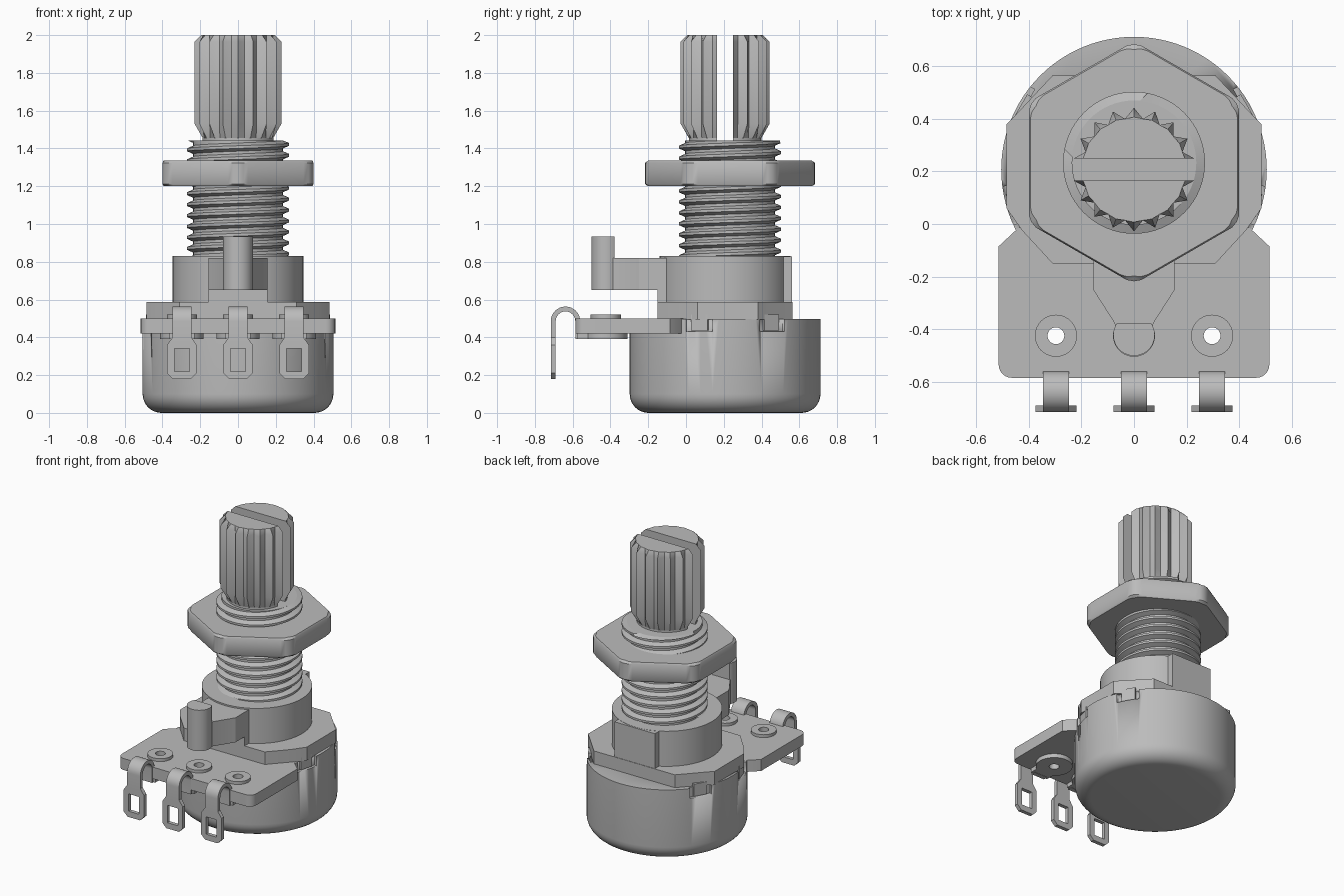
import bpy, bmesh
from math import sin, cos, pi, radians
from mathutils import Matrix, Vector

cube = bpy.data.objects.get("Cube")
if cube:
    bpy.data.objects.remove(cube)

metal = bpy.data.materials.new("plain_grey")
metal.use_nodes = True
grey = (0.5, 0.5, 0.5, 1)
metal.diffuse_color = grey
metal.node_tree.nodes["Principled BSDF"].inputs["Base Color"].default_value = grey

BODY_Y, BUSH_Y = 0.207, 0.233
UPRIGHT = Matrix.Rotation(pi / 2, 4, 'X')                      # outline in x, z
SIDEWAYS = Matrix(((0, 0, 1, 0), (1, 0, 0, 0), (0, 1, 0, 0), (0, 0, 0, 1)))  # outline in y, z


def finish(name, bm, loc=(0, 0, 0)):
    bmesh.ops.remove_doubles(bm, verts=bm.verts, dist=1e-5)
    bmesh.ops.recalc_face_normals(bm, faces=bm.faces)
    mesh = bpy.data.meshes.new(name)
    bm.to_mesh(mesh)
    bm.free()
    ob = bpy.data.objects.new(name, mesh)
    ob.location = loc
    mesh.materials.append(metal)
    bpy.context.collection.objects.link(ob)
    bpy.ops.object.select_all(action='DESELECT')
    ob.select_set(True)
    bpy.context.view_layer.objects.active = ob
    bpy.ops.object.shade_smooth_by_angle(angle=radians(30))
    return ob


def slab(name, loops, low, high, turn=Matrix(), loc=(0, 0, 0)):
    """Extrude an outline; further loops inside it become holes."""
    curve = bpy.data.curves.new(name, 'CURVE')
    curve.dimensions, curve.fill_mode = '2D', 'BOTH'
    curve.extrude = (high - low) / 2
    for pts in loops:
        spline = curve.splines.new('POLY')
        spline.points.add(len(pts) - 1)
        for p, (u, v) in zip(spline.points, pts):
            p.co = (u, v, 0, 1)
        spline.use_cyclic_u = True
    temp = bpy.data.objects.new(name + "_outline", curve)
    bpy.context.collection.objects.link(temp)
    mesh = bpy.data.meshes.new_from_object(
        temp.evaluated_get(bpy.context.evaluated_depsgraph_get()))
    bm = bmesh.new()
    bm.from_mesh(mesh)
    bpy.data.objects.remove(temp)
    bpy.data.meshes.remove(mesh)
    bm.transform(turn @ Matrix.Translation((0, 0, (low + high) / 2)))
    return finish(name, bm, loc)


def arc(r, cx=0, cy=0, start=0, end=360, n=40):
    full = abs(end - start) == 360
    angles = [radians(start + (end - start) * i / (n if full else n - 1)) for i in range(n)]
    return [(cx + r * cos(a), cy + r * sin(a)) for a in angles]


def mirrored(half):
    return half + [(-x, y) for x, y in reversed(half)]


def rect(x0, y0, x1, y1):
    return [(x0, y0), (x1, y0), (x1, y1), (x0, y1)]


def loft(bm, rings):
    """Skin a stack of equal rings and cap both ends."""
    rows = [[bm.verts.new(p) for p in ring] for ring in rings]
    n = len(rows[0])
    for a, b in zip(rows, rows[1:]):
        for i in range(n):
            j = (i + 1) % n
            bm.faces.new((a[i], a[j], b[j], b[i]))
    bm.faces.new(rows[0])
    bm.faces.new(rows[-1])


def turned(name, profile, y, n=64):
    bm = bmesh.new()
    loft(bm, [[(u, v, z) for u, v in arc(r, n=n)] for r, z in profile])
    return finish(name, bm, (0, y, 0))


# Round can with a filleted bottom edge
fillet = [(0.405 + x, 0.1 + z) for x, z in arc(0.1, start=-90, end=0, n=9)]
can = turned("can", fillet + [(0.505, 0.498)], BODY_Y, 96)

# Notches in the can rim, each with a bent tab of the cover plate
for i, angle in enumerate((-16, 30, 150, 196)):
    bm = bmesh.new()
    bmesh.ops.create_cube(bm, size=1, matrix=Matrix.Rotation(radians(angle), 4, 'Z')
                          @ Matrix.Translation((0.53, 0, 0.48)) @ Matrix.Diagonal((0.1, 0.15, 0.1, 1)))
    cutter = finish(f"notch_cutter_{i}", bm, (0, BODY_Y, 0))
    cutter.hide_render = True
    cutter.hide_set(True)
    cutter.display_type = 'WIRE'
    mod = can.modifiers.new("notch", 'BOOLEAN')
    mod.operation, mod.object, mod.solver = 'DIFFERENCE', cutter, 'EXACT'
    bpy.context.view_layer.objects.active = can
    can.select_set(True)
    bpy.ops.object.modifier_apply(modifier=mod.name)
    bpy.data.objects.remove(cutter)
    slab(f"cover_tab_{i}", [[(0.47, -0.045), (0.495, -0.045), (0.495, 0.045), (0.47, 0.045)]],
         0.435, 0.52, Matrix.Rotation(radians(angle), 4, 'Z'), (0, BODY_Y, 0))

# Terminal wafer
LUGS, EYE_Y = (-0.297, 0, 0.297), -0.425
holes = [arc(0.032, x, EYE_Y, n=24) for x in LUGS]
corner = arc(0.05, 0.465, -0.535, -90, 0, 7)
slab("wafer", [mirrored(corner + [(0.515, -0.085), (0.44, -0.015), (0.3, 0.05)])] + holes, 0.42, 0.5)

# Cover plate
slab("cover_plate", [mirrored([(0.31, -0.15), (0.425, -0.025), (0.485, 0.06),
                               (0.485, 0.38), (0.455, 0.41), (0.31, 0.565)])], 0.495, 0.587)

# Collar with front and back keys
turned("collar", [(0.346, 0.5), (0.346, 0.83)], BODY_Y)
slab("back_key", [rect(-0.155, 0.3, 0.155, 0.562)], 0.5, 0.829)
slab("front_key", [rect(-0.155, -0.15, 0.155, 0.1)], 0.5, 0.66)

# Locating arm and pin
slab("locating_arm", [mirrored([(0.07, -0.39), (0.075, -0.375), (0.155, -0.25), (0.155, 0)])], 0.65, 0.82)
slab("locating_pin", [arc(0.079, 0, -0.422, 147, 393, 32)], 0.65, 0.933)

# Threaded bushing: the ridge climbs one pitch per turn
bm = bmesh.new()
N, PITCH, LOW, HIGH, ROOT, CREST = 64, 0.058, 0.82, 1.442, 0.237, 0.27
rings = []
for k in range(-4, int((HIGH - LOW) / PITCH) * 4 + 9):
    ring = []
    for i in range(N + 1):
        z = LOW + PITCH * (k / 4 + i / N)
        inside = LOW < z < HIGH
        r = CREST if k % 4 in (1, 2) and inside else ROOT
        a = 2 * pi * i / N
        ring.append((r * cos(a), r * sin(a), min(max(z, LOW), HIGH)))
    rings.append([bm.verts.new(p) for p in ring])
for a, b in zip(rings, rings[1:]):
    for i in range(N):
        bm.faces.new((a[i], a[i + 1], b[i + 1], b[i]))
bmesh.ops.remove_doubles(bm, verts=bm.verts, dist=1e-5)
bmesh.ops.dissolve_degenerate(bm, dist=1e-5, edges=bm.edges)
finish("threaded_bushing", bm, (0, BUSH_Y, 0))
turned("bushing_core", [(ROOT, 0.8), (ROOT, HIGH)], BUSH_Y)

# Hexagon nut with eased corners and faces
bm = bmesh.new()


def hexagon(inset, z):
    pts = []
    for i in range(6):
        mid = radians(60 * i + 30)
        for s in (-1, -0.5, 0, 0.5, 1):
            a = mid + s * radians(7)
            r = min(0.4 / cos(radians(30) - abs(a - mid)), 0.451) - inset * (1 - abs(s) * 0.7)
            pts.append((r * cos(a), r * sin(a), z))
    return pts


loft(bm, [hexagon(0.02, 1.2), hexagon(0, 1.212), hexagon(0, 1.323), hexagon(0.02, 1.335)])
finish("hex_nut", bm, (0, BUSH_Y, 0))

# Splined shaft, split by a slot into two halves
TEETH = 18


def star(tip, root, z):
    return [((tip, root)[i % 2] * sin(pi * i / TEETH), (tip, root)[i % 2] * cos(pi * i / TEETH), z)
            for i in range(2 * TEETH)]


for side, name in ((1, "shaft_back_half"), (-1, "shaft_front_half")):
    bm = bmesh.new()
    loft(bm, [star(0.192, 0.192, 1.43), star(0.192, 0.192, 1.455), star(0.235, 0.196, 1.53),
              star(0.235, 0.196, 1.965), star(0.2, 0.196, 2.0)])
    cut = bmesh.ops.bisect_plane(bm, geom=bm.verts[:] + bm.edges[:] + bm.faces[:],
                                 plane_co=Vector((0, side * 0.042, 0)),
                                 plane_no=Vector((0, side, 0)), clear_inner=True)
    bmesh.ops.holes_fill(bm, edges=[e for e in cut["geom_cut"] if isinstance(e, bmesh.types.BMEdge)])
    finish(name, bm, (0, BODY_Y, 0))

# Solder terminals: eyelet, pad beneath, hooked strip and pierced lug
hook = ([(-0.555, 0.39), (-0.555, 0.485)] + arc(0.078, -0.638, 0.485, 0, 180, 17)
        + [(-0.716, 0.38), (-0.69, 0.38)] + arc(0.052, -0.638, 0.485, 180, 0, 17) + [(-0.586, 0.39)])
lug = mirrored([(0.048, 0.18), (0.078, 0.21), (0.078, 0.36), (0.05, 0.4)])
for x, place in zip(LUGS, ("right", "middle", "left")):
    hole = arc(0.032, 0, EYE_Y, n=24)
    slab(f"eyelet_{place}", [arc(0.08, 0, EYE_Y), hole], 0.49, 0.52, loc=(x, 0, 0))
    pad = arc(0.115, 0, EYE_Y, -55, 235) + [(-0.066, -0.575), (0.066, -0.575)]
    slab(f"pad_{place}", [pad, hole], 0.392, 0.422, loc=(x, 0, 0))
    slab(f"hook_{place}", [hook], -0.05, 0.05, SIDEWAYS, (x, 0, 0))
    slab(f"lug_{place}", [lug, rect(-0.04, 0.22, 0.04, 0.34)], 0.69, 0.716, UPRIGHT, (x, 0, 0))
